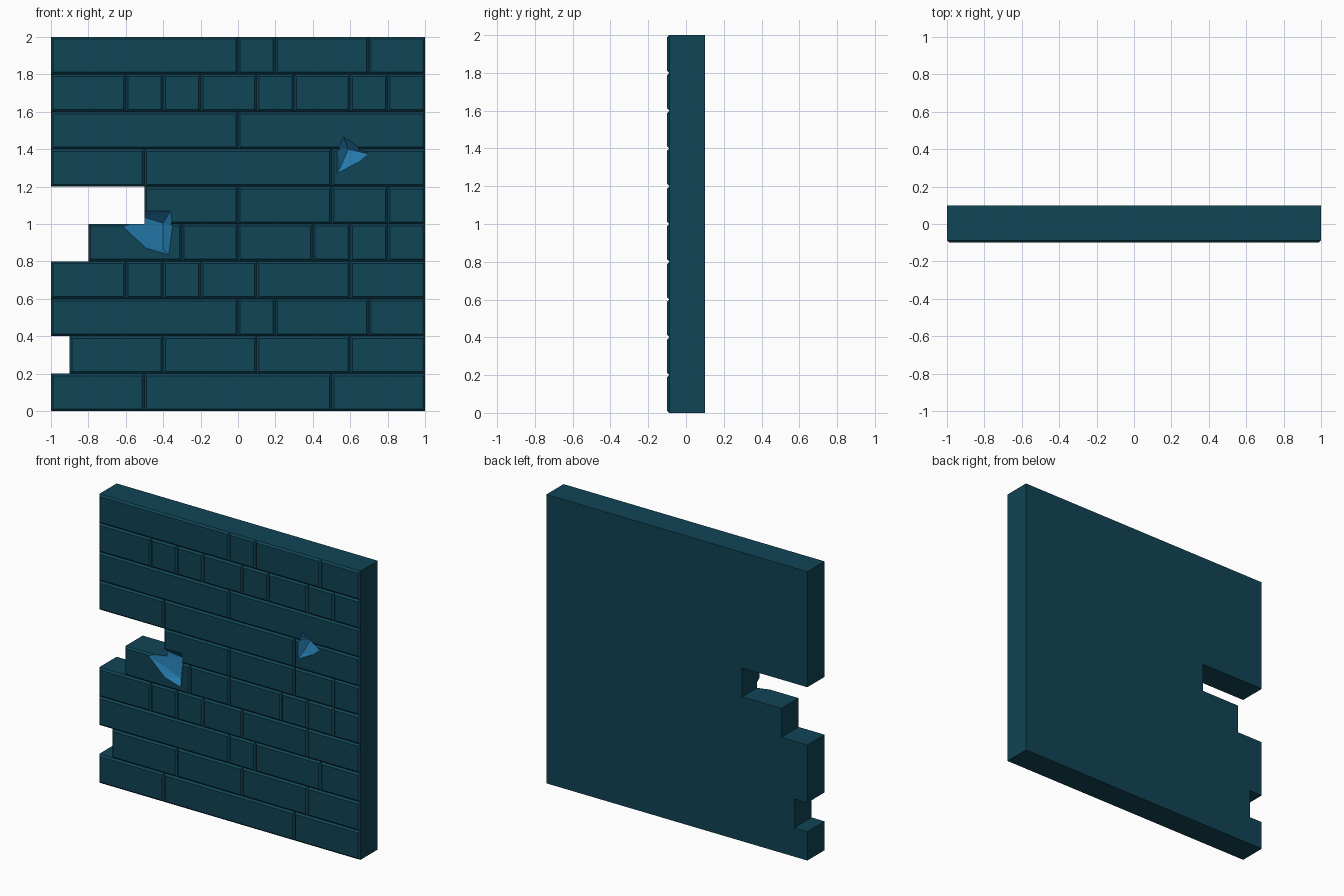
import bpy, bmesh

if "Cube" in bpy.data.objects:
    bpy.data.objects.remove(bpy.data.objects["Cube"])

BEVEL = 0.012
FRONT, BACK, H = -0.1, 0.1, 0.2

# Brick joints per course, bottom to top, in tenths of a unit
COURSES = [
    [-10, -5, 5, 10],
    [-9, -4, 1, 6, 10],
    [-10, 0, 2, 7, 10],
    [-10, -6, -4, -2, 1, 6, 10],
    [-8, -3, 0, 4, 6, 8, 10],
    [-5, 0, 5, 8, 10],
    [-10, -5, 5, 10],
    [-10, 0, 10],
    [-10, -6, -4, -2, 1, 3, 6, 8, 10],
    [-10, 0, 2, 7, 10],
]


def material(name, rgb):
    m = bpy.data.materials.new(name)
    m.diffuse_color = (*rgb, 1)
    m.use_nodes = True
    m.node_tree.nodes["Principled BSDF"].inputs["Base Color"].default_value = m.diffuse_color
    return m


MATS = [material("dark teal brick", (0.005, 0.058, 0.092)),
        material("blue chipped stone", (0.018, 0.19, 0.40))]


def to_object(name, bm):
    me = bpy.data.meshes.new(name)
    bm.to_mesh(me)
    bm.free()
    ob = bpy.data.objects.new(name, me)
    bpy.context.collection.objects.link(ob)
    for m in MATS:
        me.materials.append(m)
    return ob


def brick_face(bm, a, b, row):
    """Bevelled front of one brick; its rim is split every tenth so courses weld."""
    z0, z1, y = row * H, (row + 1) * H, FRONT + BEVEL
    low = [bm.verts.new((i / 10, y, z0)) for i in range(a, b + 1)]
    top = [bm.verts.new((i / 10, y, z1)) for i in range(a, b + 1)]
    x0, x1 = a / 10 + BEVEL, b / 10 - BEVEL
    c = [bm.verts.new((x, FRONT, z)) for x, z in
         ((x0, z0 + BEVEL), (x1, z0 + BEVEL), (x1, z1 - BEVEL), (x0, z1 - BEVEL))]
    bm.faces.new(c)
    bm.faces.new(low + [c[1], c[0]])
    bm.faces.new(top[::-1] + [c[3], c[2]])
    bm.faces.new([low[-1], top[-1], c[2], c[1]])
    bm.faces.new([top[0], low[0], c[0], c[3]])


# Wall: brick fronts, welded, then pulled back to a flat rear
bm = bmesh.new()
for row, joints in enumerate(COURSES):
    for a, b in zip(joints, joints[1:]):
        brick_face(bm, a, b, row)
bmesh.ops.remove_doubles(bm, verts=bm.verts, dist=0.001)
rim = [e for e in bm.edges if e.is_boundary]
ext = bmesh.ops.extrude_edge_only(bm, edges=rim)["geom"]
for v in ext:
    if isinstance(v, bmesh.types.BMVert):
        v.co.y = BACK
bmesh.ops.holes_fill(bm, edges=[e for e in bm.edges if e.is_boundary], sides=0)
bmesh.ops.recalc_face_normals(bm, faces=bm.faces)
wall = to_object("brick_wall", bm)


# Chips: convex cutters from a front outline (x, z) and deep points (x, y, z)
CHIPS = [
    ([(-.615, .985), (-.49, .87), (-.37, .835), (-.35, .99), (-.36, 1.07), (-.5, 1.07)],
     [(-.40, -.05, .87), (-.40, -.03, 1.005), (-.5, -.06, 1.035)]),
    ([(.53, 1.27), (.53, 1.40), (.565, 1.465), (.695, 1.375), (.64, 1.33)],
     [(.59, -.05, 1.40), (.55, -.075, 1.31)]),
]
bm = bmesh.new()
for outline, deep in CHIPS:
    pts = [(x, y, z) for x, z in outline for y in (FRONT, FRONT - 0.1)] + deep
    vs = [bm.verts.new(p) for p in pts]
    hull = bmesh.ops.convex_hull(bm, input=vs)
    junk = [g for g in hull["geom_interior"] if isinstance(g, bmesh.types.BMVert)]
    bmesh.ops.delete(bm, geom=junk, context='VERTS')
bmesh.ops.recalc_face_normals(bm, faces=bm.faces)
for f in bm.faces:
    f.material_index = 1
cutter = to_object("chip_cutter", bm)
cutter.hide_render = True

mod = wall.modifiers.new("chips", 'BOOLEAN')
mod.operation, mod.solver, mod.object = 'DIFFERENCE', 'EXACT', cutter
bpy.context.view_layer.objects.active = wall
wall.select_set(True)
bpy.ops.object.modifier_apply(modifier=mod.name)
bpy.data.objects.remove(cutter)
